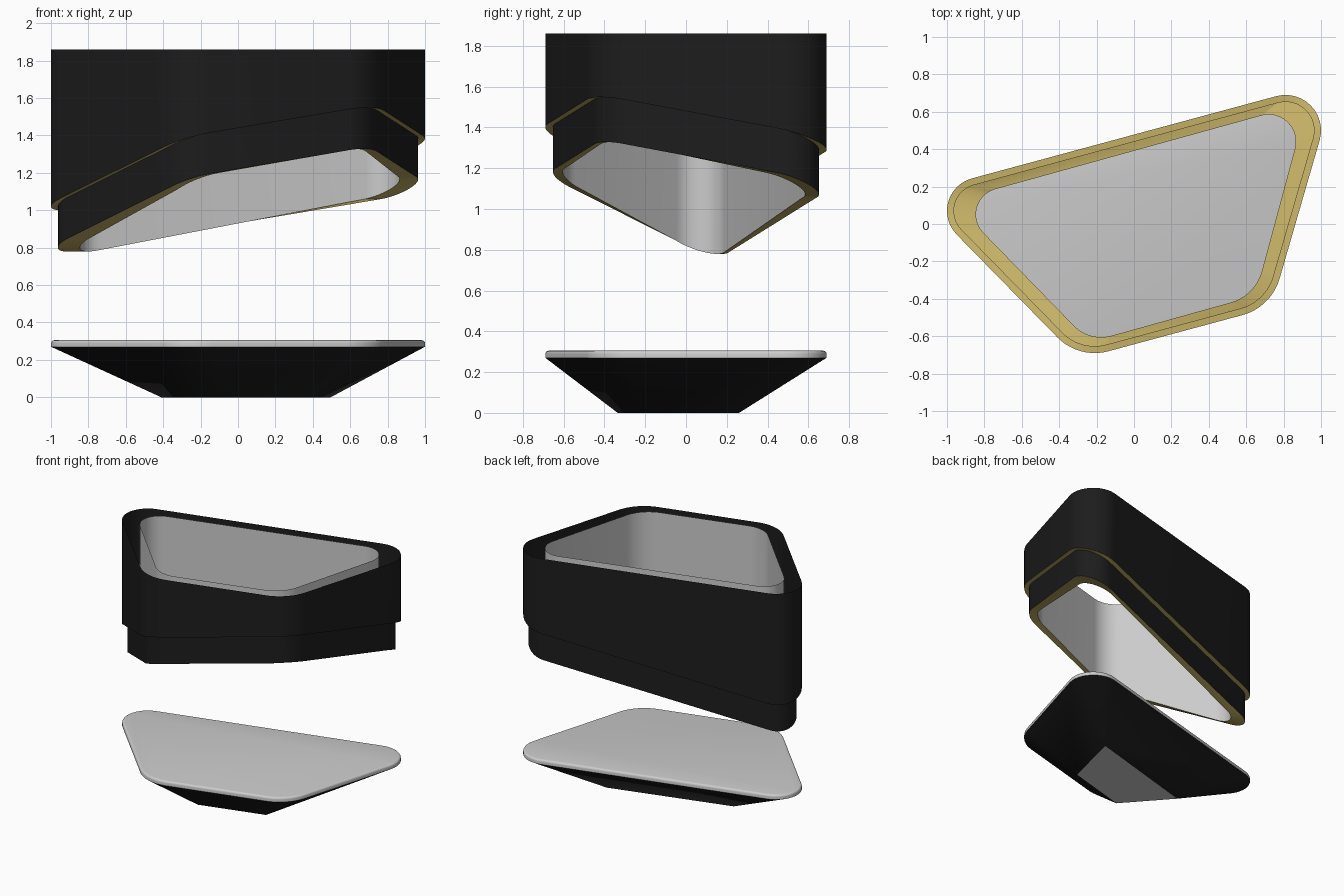
import bpy
from math import sin, cos, atan2, acos, hypot, pi, radians

if "Cube" in bpy.data.objects:
    bpy.data.objects.remove(bpy.data.objects["Cube"])

SEG = 12  # segments per rounded corner
# corner circles (x, y, radius), counter-clockwise from the left corner
OUTER = [(-.82, .07, .18), (-.21, -.41, .28), (.505, -.212, .285), (.81, .50, .19)]
INNER = [(-.705, .051, .14), (-.175, -.40, .205), (.452, -.189, .24), (.72, .44, .145)]
CULET = [(-.41, .005), (-.11, -.335), (.38, -.20), (.495, .26)]


def rounded(circles, inset=0.0):
    """Outline around four circles, same point count for every call."""
    n = len(circles)
    normals = []
    for i in range(n):
        x0, y0, r0 = circles[i]
        x1, y1, r1 = circles[(i + 1) % n]
        d = hypot(x1 - x0, y1 - y0)
        normals.append(atan2(y1 - y0, x1 - x0) - acos((r0 - r1) / d))
    pts = []
    for i, (x, y, r) in enumerate(circles):
        a0 = normals[i - 1]
        sweep = (normals[i] - a0) % (2 * pi)
        for k in range(SEG + 1):
            a = a0 + sweep * k / SEG
            pts.append((x + (r - inset) * cos(a), y + (r - inset) * sin(a)))
    return pts


def at(outline, z):
    zs = z if isinstance(z, list) else [z] * len(outline)
    return [(x, y, h) for (x, y), h in zip(outline, zs)]


def material(name, rgb):
    m = bpy.data.materials.new(name)
    m.diffuse_color = (*rgb, 1)
    m.use_nodes = True
    m.node_tree.nodes["Principled BSDF"].inputs["Base Color"].default_value = m.diffuse_color
    return m


def finish(name, verts, faces, mat):
    me = bpy.data.meshes.new(name)
    me.from_pydata(verts, [], faces)
    me.update()
    ob = bpy.data.objects.new(name, me)
    bpy.context.collection.objects.link(ob)
    if mat:
        me.materials.append(mat)
    bpy.ops.object.select_all(action='DESELECT')
    ob.select_set(True)
    bpy.context.view_layer.objects.active = ob
    bpy.ops.object.shade_smooth_by_angle(angle=radians(25))
    return ob


def strip(name, rings, mat=None, cap=False):
    """Skin closed rings in order; optionally close the last one."""
    n = len(rings[0])
    verts = [v for ring in rings for v in ring]
    faces = [(r * n + i, r * n + (i + 1) % n, (r + 1) * n + (i + 1) % n, (r + 1) * n + i)
             for r in range(len(rings) - 1) for i in range(n)]
    if cap:
        faces.append([(len(rings) - 1) * n + i for i in range(n)])
    return finish(name, verts, faces, mat)


black = material("black", (.012, .012, .012))
gold = material("gold", (.55, .43, .13))

outer = rounded(OUTER)
step = rounded(OUTER, .037)
inner = rounded(INNER)

# slanted heights, shared by matching points of each outline
ledge_z = [1.275 + .2375 * x - .256 * y for x, y in outer]
base_z = [z - .22 for z in ledge_z]
TOP = 1.86

# open-topped shell
strip("outer_wall", [at(outer, ledge_z), at(outer, TOP)], black)
strip("step_ledge", [at(step, ledge_z), at(outer, ledge_z)], gold)
strip("step_wall", [at(step, base_z), at(step, ledge_z)], black)
strip("bottom_rim", [at(inner, base_z), at(step, base_z)], gold)
strip("inner_wall", [at(inner, TOP), at(inner, base_z)])

# faceted stone: rounded top plate, tapered underside, small flat base
R = .016
bevel = [at(rounded(OUTER, R * (1 - cos(a))), .305 - R + R * sin(a))
         for a in (k * pi / 8 for k in range(5))]
strip("top_plate", [at(outer, .27)] + bevel, cap=True)

n = SEG + 1
girdle = at(outer, .27)
verts = girdle + [(x, y, 0) for x, y in CULET]
taper = []
for c in range(4):
    nxt = (c + 1) % 4
    taper += [(4 * n + c, c * n + k + 1, c * n + k) for k in range(SEG)]
    taper.append((4 * n + c, 4 * n + nxt, nxt * n, c * n + SEG))
finish("tapered_underside", verts, taper, black)
finish("flat_base", [(x, y, 0) for x, y in CULET], [(3, 2, 1, 0)], None)
